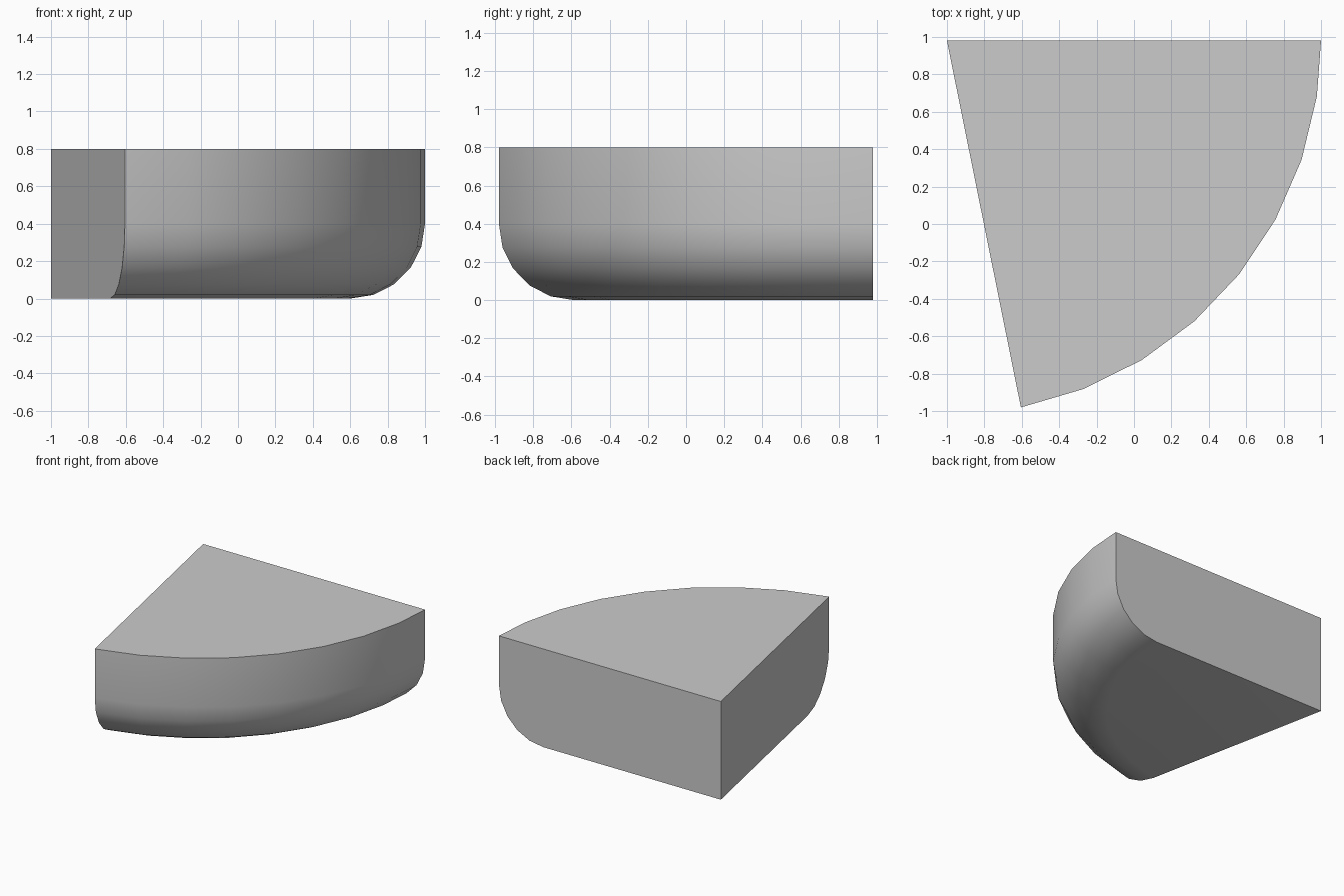
import bpy, bmesh
from math import sin, cos, radians

if "Cube" in bpy.data.objects:
    bpy.data.objects.remove(bpy.data.objects["Cube"])

R, H, FILLET = 2.0, 0.8, 0.4
APEX = (-1.0, 0.98)
ANGLES = [0] + [8.6 + 10 * i for i in range(8)]   # sweep of the curved rim

# Rim profile: straight wall on top, rounded lower edge
profile = [(R, H)] + [(R - FILLET + FILLET * cos(radians(18 * i)),
                       FILLET - FILLET * sin(radians(18 * i))) for i in range(6)]

bm = bmesh.new()
top = bm.verts.new((*APEX, H))
bottom = bm.verts.new((*APEX, 0))
rings = [[bm.verts.new((APEX[0] + r * cos(radians(a)),
                        APEX[1] - r * sin(radians(a)), z)) for r, z in profile]
         for a in ANGLES]

# Curved rim
for a, b in zip(rings, rings[1:]):
    for i in range(len(profile) - 1):
        bm.faces.new((a[i], a[i + 1], b[i + 1], b[i]))

# Flat top, bottom and the two cut sides
bm.faces.new([top] + [r[0] for r in rings])
bm.faces.new([bottom] + [r[-1] for r in rings])
for ring in (rings[0], rings[-1]):
    bm.faces.new([bottom, top] + ring)
bmesh.ops.recalc_face_normals(bm, faces=bm.faces)

mesh = bpy.data.meshes.new("rounded_wedge")
bm.to_mesh(mesh)
bm.free()
wedge = bpy.data.objects.new("rounded_wedge", mesh)
bpy.context.collection.objects.link(wedge)

# Smooth rim, sharp cut edges
bpy.context.view_layer.objects.active = wedge
wedge.select_set(True)
bpy.ops.object.shade_smooth_by_angle(angle=radians(30))
